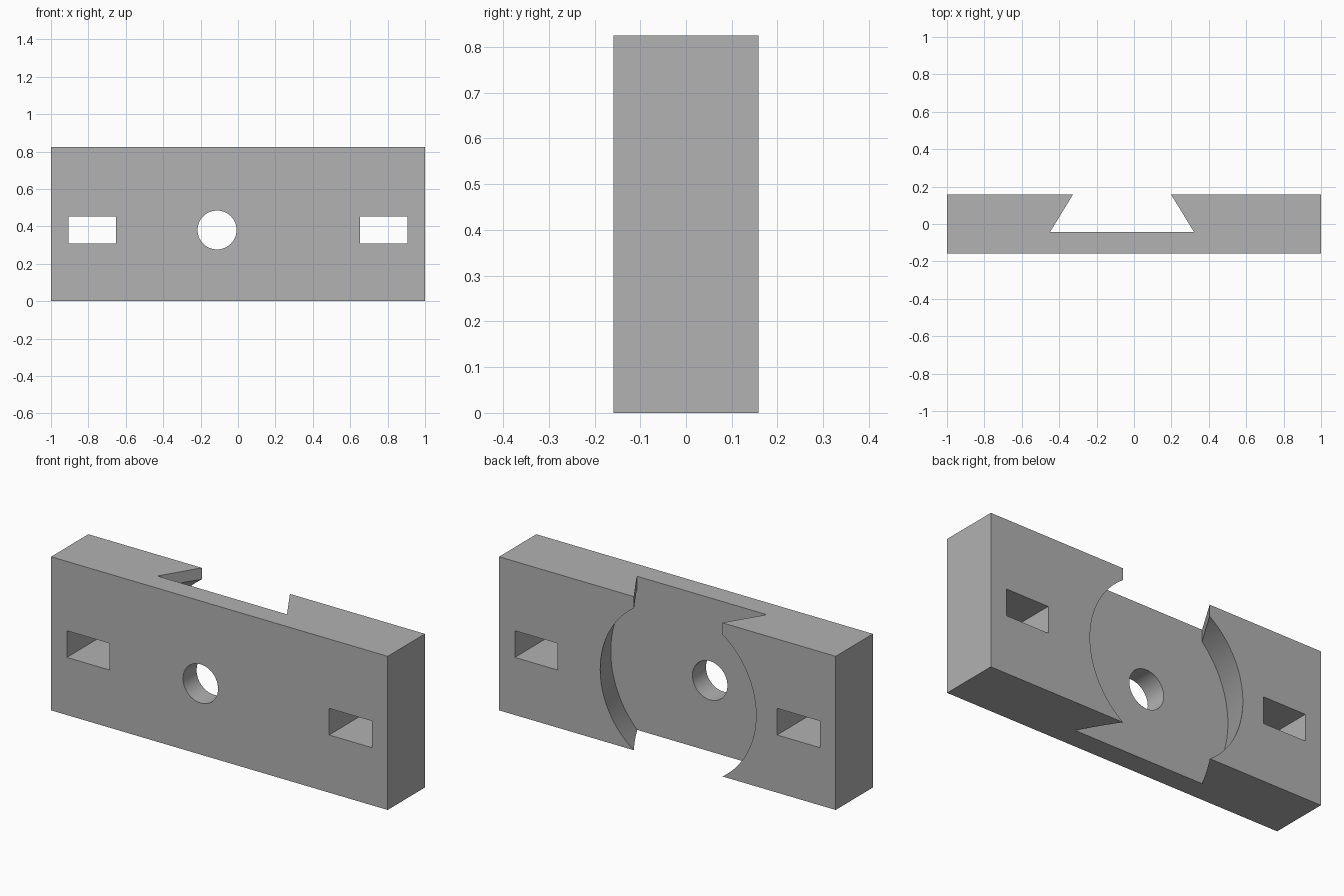
import bpy, bmesh, math
from mathutils import Matrix

if "Cube" in bpy.data.objects:
    bpy.data.objects.remove(bpy.data.objects["Cube"], do_unlink=True)

HEIGHT, HALF_DEPTH = 0.825, 0.158
MID_Z = 0.381          # height shared by all openings
POCKET_X = -0.064      # centre of the dovetail pocket
FLOOR_Y = -0.043       # depth of the pocket floor
OVER = 0.1             # how far cutters pass the surface

grey = bpy.data.materials.new("plain_grey")
grey.use_nodes = True
colour = (0.445, 0.445, 0.445, 1)
grey.diffuse_color = colour
grey.node_tree.nodes["Principled BSDF"].inputs["Base Color"].default_value = colour


def make_object(name, bm):
    bmesh.ops.recalc_face_normals(bm, faces=bm.faces)
    mesh = bpy.data.meshes.new(name)
    bm.to_mesh(mesh)
    bm.free()
    mesh.materials.append(grey)
    obj = bpy.data.objects.new(name, mesh)
    bpy.context.collection.objects.link(obj)
    return obj


def box(name, centre, size):
    bm = bmesh.new()
    bmesh.ops.create_cube(bm, size=1, matrix=Matrix.Translation(centre) @ Matrix.Diagonal((*size, 1)))
    return make_object(name, bm)


def cone_along_y(name, x, z, y0, y1, r0, r1, sides):
    bm = bmesh.new()
    place = Matrix.Translation((x, (y0 + y1) / 2, z)) @ Matrix.Rotation(-math.pi / 2, 4, "X")
    bmesh.ops.create_cone(bm, cap_ends=True, segments=sides, radius1=r0, radius2=r1,
                          depth=y1 - y0, matrix=place)
    return make_object(name, bm)


def prism_along_z(name, profile, z0, z1):
    bm = bmesh.new()
    face = bm.faces.new([bm.verts.new((x, y, z0)) for x, y in profile])
    top = bmesh.ops.extrude_face_region(bm, geom=[face])["geom"]
    bmesh.ops.translate(bm, vec=(0, 0, z1 - z0),
                        verts=[v for v in top if isinstance(v, bmesh.types.BMVert)])
    return make_object(name, bm)


# Main plate
plate = box("plate", (0, 0, HEIGHT / 2), (2, 2 * HALF_DEPTH, HEIGHT))

# Undercut walls narrow towards the back face; extend them past it
span = HALF_DEPTH - FLOOR_Y
grow = (span + OVER) / span
back_y = HALF_DEPTH + OVER


def past_back(floor_size, face_size):
    return floor_size + (face_size - floor_size) * grow


# Straight dovetail channel
wide, narrow = 0.385, past_back(0.385, 0.262)
channel = prism_along_z("channel_cutter", [
    (POCKET_X - wide, FLOOR_Y), (POCKET_X + wide, FLOOR_Y),
    (POCKET_X + narrow, back_y), (POCKET_X - narrow, back_y)], -OVER, HEIGHT + OVER)

# Round undercut pocket, centre hole and the two side slots
cutters = [
    channel,
    cone_along_y("pocket_cutter", POCKET_X, MID_Z, FLOOR_Y, back_y,
                 0.541, past_back(0.541, 0.463), 128),
    cone_along_y("hole_cutter", -0.112, MID_Z, -back_y, back_y, 0.104, 0.104, 64),
]
for side in (-1, 1):
    cutters.append(box("slot_cutter", (side * 0.779, 0, MID_Z), (0.254, 2 * back_y, 0.143)))

# Cut every opening, then drop the cutters
bpy.ops.object.select_all(action="DESELECT")
plate.select_set(True)
bpy.context.view_layer.objects.active = plate
for cutter in cutters:
    cutter.hide_render = True
    cut = plate.modifiers.new("cut", "BOOLEAN")
    cut.operation = "DIFFERENCE"
    cut.solver = "EXACT"
    cut.object = cutter
    bpy.ops.object.modifier_apply(modifier=cut.name)
    bpy.data.objects.remove(cutter, do_unlink=True)

bpy.ops.object.shade_smooth_by_angle(angle=math.radians(30))
